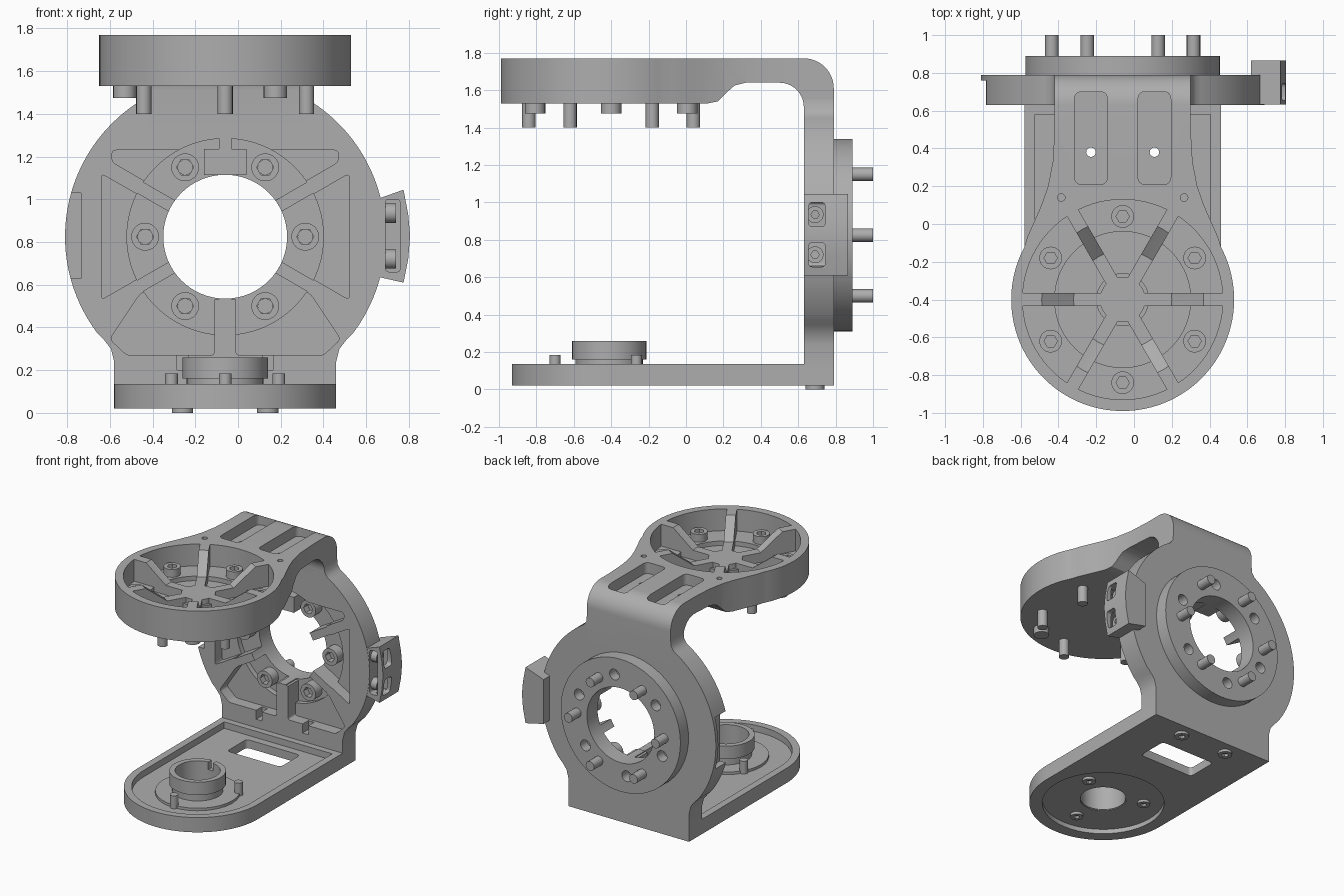
import bpy, bmesh
from math import sin, cos, pi, radians, asin
from mathutils import Vector

if "Cube" in bpy.data.objects:
    bpy.data.objects.remove(bpy.data.objects["Cube"])

grey = bpy.data.materials.new("plain grey")
grey.use_nodes = True
grey.diffuse_color = (0.42, 0.42, 0.42, 1)
grey.node_tree.nodes["Principled BSDF"].inputs["Base Color"].default_value = grey.diffuse_color

CX = -0.06            # symmetry plane of the bracket
HUB = (CX, 0.825)     # axis of the back plate (x, z)
DISC = (CX, -0.4)     # axis of the top disc and base (x, y)


def prism(name, pts, axis, lo, hi, scale=1.0, at=(0, 0)):
    """Extrude a 2D outline along an axis; the far end may be scaled about a point."""
    place = {"x": lambda a, b, h: (h, a, b),
             "y": lambda a, b, h: (a, h, b),
             "z": lambda a, b, h: (a, b, h)}[axis]
    bm = bmesh.new()
    near = [bm.verts.new(place(a, b, lo)) for a, b in pts]
    far = [bm.verts.new(place(at[0] + (a - at[0]) * scale, at[1] + (b - at[1]) * scale, hi))
           for a, b in pts]
    bm.faces.new(near)
    bm.faces.new(far)
    for i in range(len(pts)):
        j = (i + 1) % len(pts)
        bm.faces.new((near[i], near[j], far[j], far[i]))
    bmesh.ops.recalc_face_normals(bm, faces=bm.faces)
    mesh = bpy.data.meshes.new(name)
    bm.to_mesh(mesh)
    bm.free()
    mesh.materials.append(grey)
    obj = bpy.data.objects.new(name, mesh)
    bpy.context.collection.objects.link(obj)
    return obj


def arc(c, r, a0, a1, n=24):
    return [(c[0] + r * cos(radians(a0 + (a1 - a0) * i / n)),
             c[1] + r * sin(radians(a0 + (a1 - a0) * i / n))) for i in range(n + 1)]


def circle(c, r, n=32):
    return arc(c, r, 0, 360, n)[:-1]


def polar(c, r, a):
    return c[0] + r * cos(radians(a)), c[1] + r * sin(radians(a))


def rect(x0, x1, y0, y1):
    return [(x0, y0), (x1, y0), (x1, y1), (x0, y1)]


def rounded(pts, r):
    """Round every corner of a polygon with a short curve."""
    out = []
    for i, p in enumerate(pts):
        p, a, b = Vector(p), Vector(pts[i - 1]), Vector(pts[(i + 1) % len(pts)])
        s, e = p + (a - p).normalized() * r, p + (b - p).normalized() * r
        for k in range(5):
            t = k / 4
            out.append(tuple(s * (1 - t) ** 2 + p * 2 * t * (1 - t) + e * t * t))
    return out


def sector(c, r0, r1, a, rib):
    """Pocket between two radial ribs of a six-part wheel."""
    h0, h1 = (30 - asin(rib / r) * 180 / pi for r in (r0, r1))
    return arc(c, r1, a - h1, a + h1, 12) + arc(c, r0, a + h0, a - h0, 6)


def mirrored(half):
    """Full outline from its right half, about the symmetry plane."""
    return [(CX + u, v) for u, v in half] + [(CX - u, v) for u, v in reversed(half)]


def combine(obj, tool, op="DIFFERENCE"):
    mod = obj.modifiers.new("shape", "BOOLEAN")
    mod.operation, mod.object, mod.solver = op, tool, "EXACT"
    bpy.context.view_layer.objects.active = obj
    bpy.ops.object.modifier_apply(modifier=mod.name)
    bpy.data.objects.remove(tool)


def cut(obj, pts, axis, lo, hi, **kw):
    combine(obj, prism("cutter", pts, axis, lo, hi, **kw))


def tube(name, c, r, hole, axis, lo, hi, sides=32):
    obj = prism(name, circle(c, r), axis, lo, hi)
    cut(obj, circle(c, hole, sides), axis, lo - 0.1, hi + 0.1)
    return obj


# Upper bracket: bent side profile trimmed by the plan of disc and arm
side = ([(-1.05, 1.53), (0.12, 1.53), (0.17, 1.54), (0.22, 1.59), (0.26, 1.625), (0.32, 1.64)]
        + arc((0.5, 1.51), 0.13, 90, 0, 10) + [(0.63, 1.3), (0.79, 1.3)]
        + arc((0.63, 1.61), 0.16, 0, 90, 12) + [(-1.05, 1.77)])
bracket = prism("top_arm", side, "x", -1, 1)
plan = (arc((0, -0.4), 0.59, -90, 28, 40)
        + [(0.505, -0.07), (0.465, 0.02), (0.43, 0.1), (0.395, 0.2), (0.37, 0.33), (0.36, 0.5), (0.36, 0.85)])
combine(bracket, prism("plan", mirrored(plan[1:])[:], "z", 1, 2), "INTERSECT")

# Bowl, rib pockets and peg bosses of the top disc
cut(bracket, circle(DISC, 0.26, 48), "z", 1.64, 1.78, scale=1.7, at=DISC)
for k in range(6):
    a = 30 + 60 * k
    cut(bracket, sector(DISC, 0.12, 0.53, a, 0.035), "z", 1.60, 1.9)
    cut(bracket, sector(DISC, 0.14, 0.36, a, 0.035), "z", 1.565, 1.9)
    c = polar(DISC, 0.44, a)
    tube("disc_boss", c, 0.06, 0.035, "z", 1.59, 1.66, 6)
    prism("disc_peg", circle(c, 0.036, 16), "z", 1.40, 1.62)
for a in (60, 180, 300):
    prism("disc_short_peg", circle(polar(DISC, 0.47, a), 0.055, 20), "z", 1.475, 1.55)

# Long pockets and small holes in the arm
for s in (-1, 1):
    x = CX + s * 0.168
    cut(bracket, rounded(rect(x - 0.087, x + 0.087, 0.21, 0.70), 0.04), "z", 1.685, 1.9)
    cut(bracket, circle((x, 0.38), 0.025, 16), "z", 1.5, 1.9)
    cut(bracket, circle((CX + s * 0.325, 0.14), 0.02, 16), "z", 1.7, 1.9)

# Back plate: round body with a neck above and a straight foot below
half = ([(0.52, 0.1), (0.52, 0.24), (0.535, 0.3), (0.57, 0.345)]
        + arc((0, 0.825), 0.75, -36.9, 59, 40) + [(0.365, 1.5), (0.36, 1.55)])
plate = prism("back_plate", mirrored(half), "y", 0.63, 0.79)
ring = prism("back_ring", circle(HUB, 0.515, 64), "y", 0.78, 0.89)

upper = [(0.1, 0.25), (0.1, 0.405), (0.53, 0.405), (0.53, 0.35), (0.22, 0.17)]
lateral = [(0.25, 0.105), (0.58, 0.295), (0.58, -0.295), (0.25, -0.105)]
lower = [(0.05, -0.25), (0.05, -0.555), (0.46, -0.555), (0.54, -0.48), (0.4, -0.27), (0.22, -0.17)]
for s in (-1, 1):
    for shape in (upper, lateral, lower):
        pts = [(CX + s * u, HUB[1] + v) for u, v in shape]
        cut(plate, rounded(pts, 0.02), "y", 0.5, 0.72)
    x = CX + s * 0.2
    cut(plate, rect(x - 0.025, x + 0.025, 0.2, 0.3), "y", 0.5, 0.70)
for k in range(6):
    cut(plate, sector(HUB, 0.25, 0.46, 60 * k, 0.03), "y", 0.5, 0.76)
cut(plate, circle(HUB, 0.29, 64), "y", 0.5, 1)
cut(plate, circle(HUB, 0.29, 48), "y", 0.62, 0.74, scale=1.0, at=HUB)
cut(plate, rect(-0.9, -0.735, 0.63, 1.03), "y", 0.5, 0.76)
cut(ring, circle(HUB, 0.29, 64), "y", 0.5, 1)
prism("upper_rib", rect(CX - 0.1, CX + 0.1, 1.115, 1.235), "y", 0.63, 0.77)
rib = prism("lower_rib", rect(CX - 0.05, CX + 0.05, 0.27, 0.53), "y", 0.63, 0.77)
cut(rib, circle((CX, 0.37), 0.022, 16), "y", 0.5, 0.7)

# Screw bosses in front, pegs and blind holes behind
for k in range(6):
    c = polar(HUB, 0.375, 60 * k)
    cut(ring, circle(polar(HUB, 0.385, 60 * k + 22), 0.042, 20), "y", 0.81, 1)
    tube("plate_boss", c, 0.065, 0.04, "y", 0.68, 0.78, 6)
    prism("plate_peg", circle(c, 0.036, 16), "y", 0.73, 1.0)

# Side clip with a cavity open to the front and the outer side
clip = prism("side_clip", [(0.62, 0.645), (0.775, 0.61), (0.797, 0.72), (0.806, 0.83),
                           (0.797, 0.93), (0.775, 1.045), (0.62, 0.99)], "y", 0.632, 0.866)
cut(clip, rounded(rect(0.69, 0.76, 0.66, 1.0), 0.02), "y", 0.5, 0.76)
for z in (0.72, 0.935):
    cut(clip, rounded(rect(0.655, 0.745, z - 0.065, z + 0.065), 0.025), "x", 0.72, 0.9)
    tube("clip_screw", (0.69, z), 0.045, 0.022, "x", 0.66, 0.74, 6)

# Base plate with tray recess, cable opening and round seat underneath
base = prism("base_plate", mirrored(arc((0, -0.41), 0.52, -90, 0, 32)[1:] + [(0.52, 0.79)]), "z", 0.02, 0.135)
cut(base, mirrored(arc((0, -0.41), 0.465, -90, 0, 24)[1:] + [(0.465, 0.58)]), "z", 0.085, 0.3)
cut(base, rounded(rect(CX - 0.23, CX + 0.23, 0.28, 0.52), 0.03), "z", -0.1, 0.3)
BOSS = (CX, -0.41)
cut(base, circle(BOSS, 0.43, 48), "z", -0.1, 0.055)
cut(base, circle(BOSS, 0.165, 48), "z", -0.1, 0.3)
tube("seat_ring", BOSS, 0.30, 0.165, "z", 0.07, 0.105)
tube("collar_neck", BOSS, 0.18, 0.16, "z", 0.06, 0.17)
collar = tube("collar", BOSS, 0.2, 0.16, "z", 0.16, 0.26)
cut(collar, rect(CX - 0.02, CX + 0.02, -0.3, -0.1), "z", 0.2, 0.4)

# Small base pins and the two foot screws
for a in (30, 150, 270):
    c = polar(BOSS, 0.29, a)
    prism("base_pin", circle(c, 0.03, 16), "z", 0.07, 0.185)
    tube("seat_screw", c, 0.045, 0.022, "z", 0.035, 0.07, 6)
for s in (-1, 1):
    c = (CX + s * 0.2, 0.69)
    tube("foot_screw", c, 0.05, 0.025, "z", 0, 0.03, 6)

# Smooth round walls, keep hard edges
bpy.ops.object.select_all(action="DESELECT")
for o in bpy.context.collection.objects:
    if o.type == "MESH":
        o.select_set(True)
        bpy.context.view_layer.objects.active = o
bpy.ops.object.shade_smooth_by_angle(angle=radians(30))
